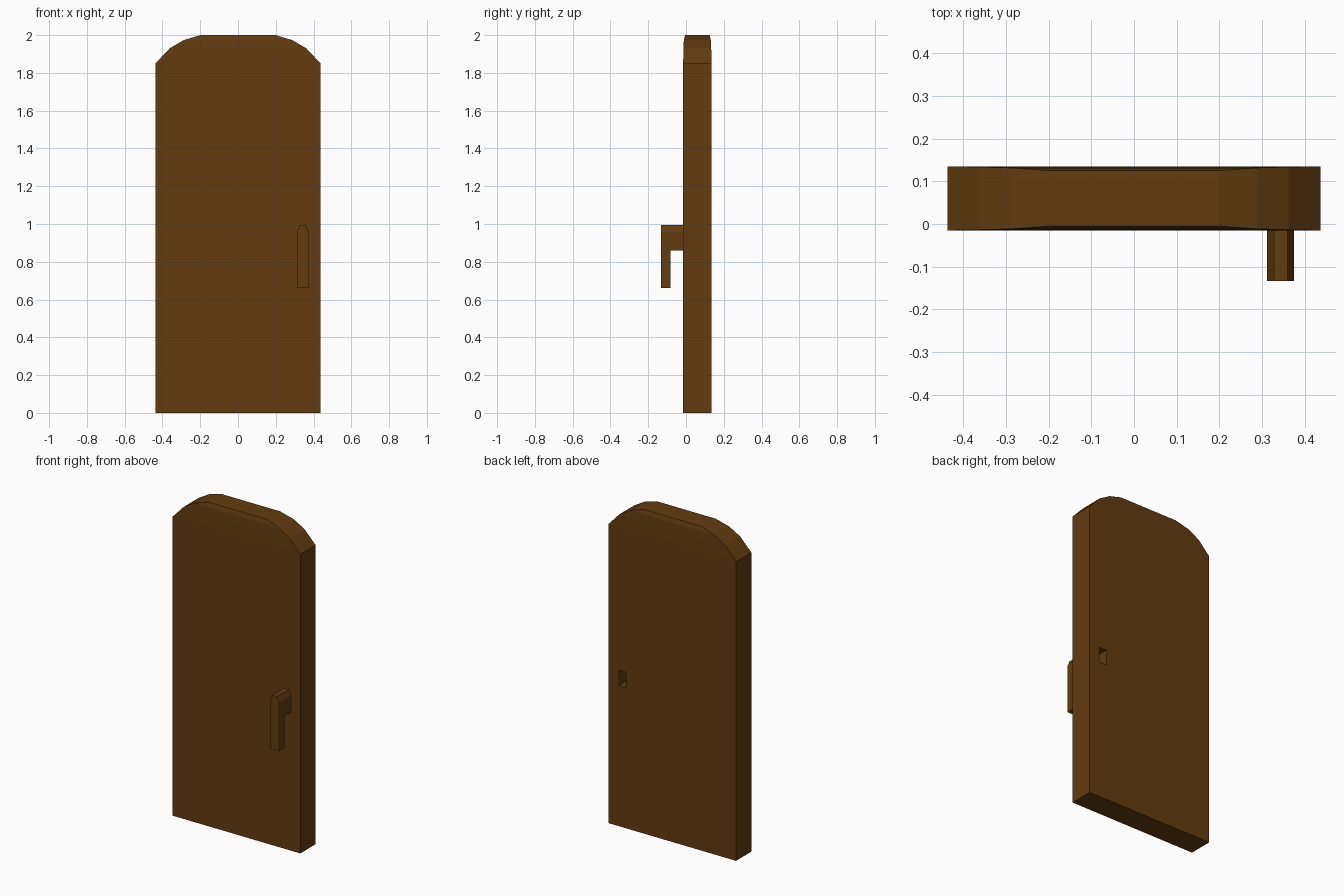
import bpy, bmesh

if "Cube" in bpy.data.objects:
    bpy.data.objects.remove(bpy.data.objects["Cube"])

wood = bpy.data.materials.new("dark_brown_wood")
wood.diffuse_color = (0.125, 0.045, 0.0046, 1)
wood.use_nodes = True
wood.node_tree.nodes["Principled BSDF"].inputs["Base Color"].default_value = wood.diffuse_color


def loft(name, rings):
    """Skin a list of equal-length closed rings and cap both ends."""
    bm = bmesh.new()
    rows = [[bm.verts.new(p) for p in ring] for ring in rings]
    for a, b in zip(rows, rows[1:]):
        n = len(a)
        for i in range(n):
            j = (i + 1) % n
            bm.faces.new((a[i], a[j], b[j], b[i]))
    bm.faces.new(rows[0][::-1])
    bm.faces.new(rows[-1])
    bmesh.ops.recalc_face_normals(bm, faces=bm.faces)
    mesh = bpy.data.meshes.new(name)
    bm.to_mesh(mesh)
    bm.free()
    mesh.materials.append(wood)
    obj = bpy.data.objects.new(name, mesh)
    bpy.context.collection.objects.link(obj)
    return obj


def slab(z, x0, x1, y0, y1):
    return [(x0, y0, z), (x1, y0, z), (x1, y1, z), (x0, y1, z)]


# Door panel: half width and half thickness at each height, arched top
MID_Y = 0.06
door = loft("door_panel", [
    slab(z, -w, w, MID_Y - t, MID_Y + t) for z, w, t in (
        (0, 0.437, 0.075), (1.85, 0.437, 0.075), (1.93, 0.362, 0.0735),
        (1.973, 0.288, 0.0715), (2.0, 0.2, 0.065))])

# Latch hole cut into the back of the door behind the handle
cutter = loft("latch_hole_cutter", [
    slab(0.87, 0.315, 0.365, -0.005, 0.2), slab(0.965, 0.315, 0.365, -0.005, 0.2)])
cut = door.modifiers.new("latch_hole", 'BOOLEAN')
cut.operation = 'DIFFERENCE'
cut.solver = 'EXACT'
cut.object = cutter
bpy.context.view_layer.objects.active = door
door.select_set(True)
bpy.ops.object.modifier_apply(modifier=cut.name)
bpy.data.objects.remove(cutter)

# Handle: L-shaped side profile with chamfered top edges
handle = loft("door_handle", [
    [(x, -0.133, 0.66), (x, -0.082, 0.66), (x, -0.082, 0.86),
     (x, -0.012, 0.86), (x, -0.012, top), (x, -0.133, top)]
    for x, top in ((0.312, 0.958), (0.328, 0.995), (0.359, 0.995), (0.375, 0.958))])
